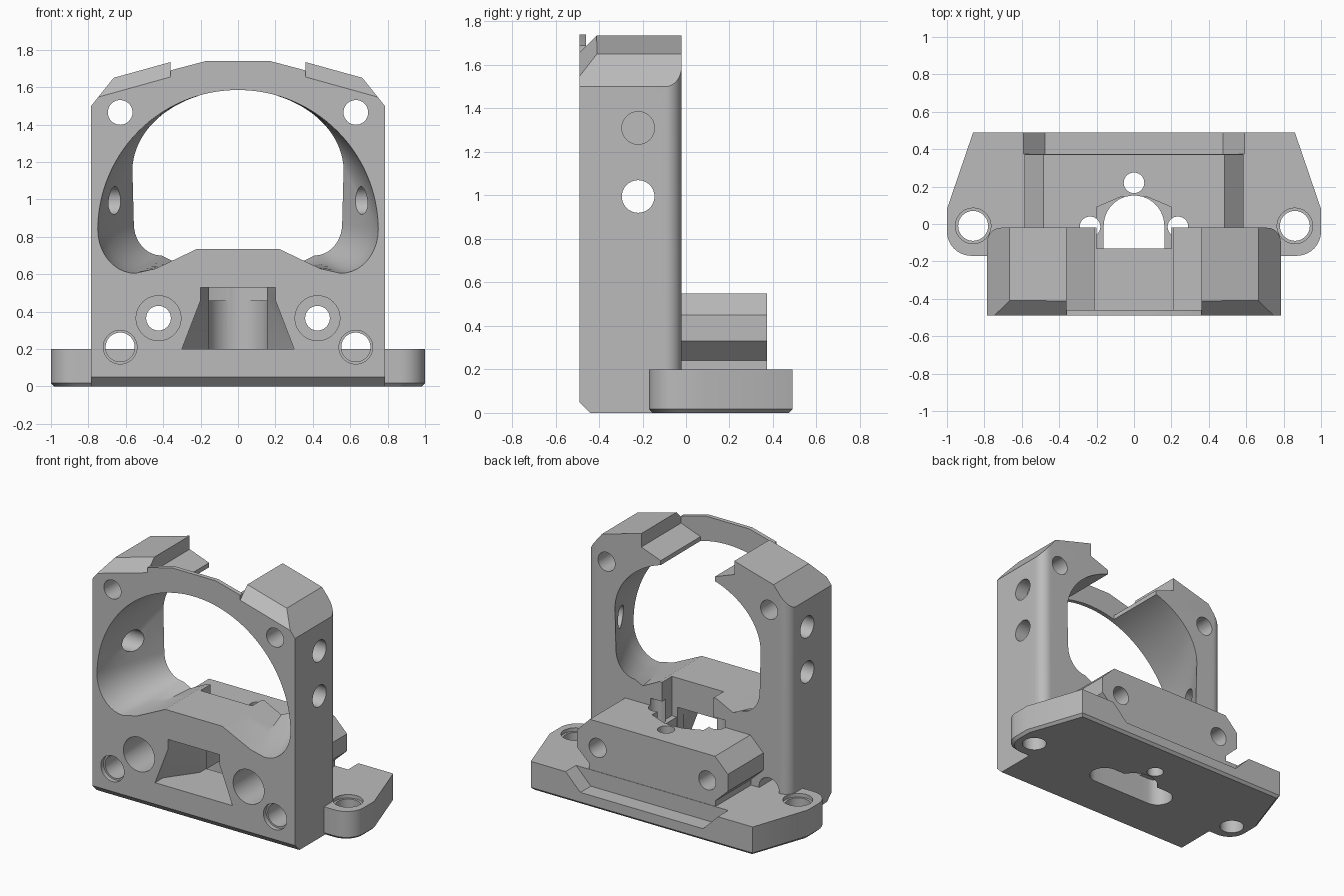
import bpy, bmesh
from math import sin, cos, pi, radians
from mathutils import Vector

cube = bpy.data.objects.get("Cube")
if cube:
    bpy.data.objects.remove(cube, do_unlink=True)

metal = bpy.data.materials.new("plain_grey")
metal.use_nodes = True
GREY = (0.5, 0.5, 0.5, 1)
metal.diffuse_color = GREY
metal.node_tree.nodes["Principled BSDF"].inputs["Base Color"].default_value = GREY


def make(name, bm):
    bmesh.ops.recalc_face_normals(bm, faces=bm.faces)
    mesh = bpy.data.meshes.new(name)
    bm.to_mesh(mesh)
    bm.free()
    mesh.materials.append(metal)
    ob = bpy.data.objects.new(name, mesh)
    bpy.context.collection.objects.link(ob)
    return ob


def loft_mesh(sections):
    """Closed solid through rings with equal point counts."""
    bm = bmesh.new()
    rings = [[bm.verts.new(p) for p in s] for s in sections]
    n = len(rings[0])
    bm.faces.new(rings[0])
    bm.faces.new(rings[-1])
    for a, b in zip(rings, rings[1:]):
        for i in range(n):
            j = (i + 1) % n
            bm.faces.new((a[i], a[j], b[j], b[i]))
    return bm


def place(pts, axis, d):
    k = "xyz".index(axis)
    return [Vector((*p[:k], d, *p[k:])) for p in pts]


def prism_mesh(pts, axis, lo, hi):
    return loft_mesh([place(pts, axis, lo), place(pts, axis, hi)])


def prism(name, pts, axis, lo, hi):
    return make(name, prism_mesh(pts, axis, lo, hi))


def sym(half):
    """Mirror a right-hand half profile across the centre line."""
    return half + [(-u, v) for u, v in reversed(half)]


def arc(cu, cv, ru, rv, a0, a1, n):
    return [(cu + ru * cos(radians(a0 + (a1 - a0) * i / n)),
             cv + rv * sin(radians(a0 + (a1 - a0) * i / n))) for i in range(n + 1)]


def boolean(ob, tool, op="DIFFERENCE"):
    mod = ob.modifiers.new("shape", "BOOLEAN")
    mod.operation, mod.solver, mod.object = op, "EXACT", tool
    dg = bpy.context.evaluated_depsgraph_get()
    dg.update()
    mesh = bpy.data.meshes.new_from_object(ob.evaluated_get(dg))
    ob.modifiers.clear()
    ob.data = mesh
    bpy.data.objects.remove(tool, do_unlink=True)


def hole(ob, u, v, r, axis, lo, hi):
    circle = arc(u, v, r, r, 0, 360, 40)[:-1]
    boolean(ob, prism("hole_cutter", circle, axis, lo, hi))


def trim(bm, point, normal):
    geom = bm.verts[:] + bm.edges[:] + bm.faces[:]
    bmesh.ops.bisect_plane(bm, geom=geom, plane_co=point, plane_no=normal, clear_outer=True)
    bmesh.ops.holes_fill(bm, edges=[e for e in bm.edges if e.is_boundary])


# Upright plate: rounded back edges, chamfered front edges
FRONT, BACK = -0.49, -0.02
bm = prism_mesh(sym([(0.785, 0), (0.785, 1.5), (0.665, 1.65), (0.34, 1.74)]), "y", FRONT, BACK)
corners = [e for e in bm.edges if all(abs(v.co.x) > 0.78 and v.co.y > -0.1 for v in e.verts)]
bmesh.ops.bevel(bm, geom=corners, offset=0.075, segments=8, affect="EDGES", profile=0.5)
trim(bm, (0, FRONT, 0.05), (0, -1, -1))
for s in (1, -1):
    along = Vector((-s * 0.305, 0, 0.085))
    normal = along.cross(Vector((0, 1, 1)))
    if normal.z < 0:
        normal = -normal
    trim(bm, (s * 0.665, -0.41, 1.65), normal)
body = make("mount_bracket", bm)

# Open slot in the top with small undercut ledges
slot = sym([(0.21, 1.4), (0.21, 1.585), (0.36, 1.64), (0.36, 1.9)])
boolean(body, prism("slot_cutter", slot, "y", -0.46, 0.2))

# Thin front strip bridging the slot
strip = sym([(0.36, 1.5), (0.36, 1.69), (0.17, 1.74)])
boolean(body, prism("front_strip", strip, "y", FRONT, -0.46), "UNION")

# Large opening tapering from front to back
def opening(hump, corner, top):
    return sym([(0.22, 0.735), hump] + arc(*corner, -90, 0, 10) + arc(*top, 2, 88, 28))

wide = opening((0.44, 0.63), (0.55, 0.84, 0.2, 0.235), (0, 0.835, 0.75, 0.75))
narrow = opening((0.35, 0.67), (0.41, 0.87, 0.147, 0.17), (0, 1.15, 0.565, 0.435))
rings = [place(wide, "y", FRONT - 0.1)]
for i in range(7):
    t = i / 6
    f = t ** 1.4
    mix = [(a[0] + (b[0] - a[0]) * f, a[1] + (b[1] - a[1]) * f) for a, b in zip(wide, narrow)]
    rings.append(place(mix, "y", FRONT + (BACK - FRONT) * t))
rings.append(place(narrow, "y", 0.1))
boolean(body, make("opening_cutter", loft_mesh(rings)))

# Plate corner holes and side holes
for s in (1, -1):
    hole(body, s * 0.63, 1.465, 0.066, "y", -0.6, 0.1)
    hole(body, s * 0.63, 0.21, 0.078, "y", -0.6, 0.1)
    hole(body, s * 0.63, 0.21, 0.09, "y", -0.6, -0.46)
    hole(body, -0.22, 0.995, 0.075, "x", *sorted((s * 0.4, s * 0.9)))
    hole(body, -0.22, 1.31, 0.075, "x", *sorted((s * 0.69, s * 0.9)))

# Foot with rounded ears and a chamfered underside
plan = sym(arc(0.87, -0.04, 0.13, 0.13, -90, 0, 10) + [(1, 0.08), (0.86, 0.49)])
def inset(p):
    return (p[0] * 0.982, 0.16 + (p[1] - 0.16) * 0.95)

foot = make("foot", loft_mesh([place([inset(p) for p in plan], "z", 0),
                               place(plan, "z", 0.018), place(plan, "z", 0.2)]))
ledge = sym([(0.475, 0.085), (0.59, 0.2), (0.59, 0.3)])
boolean(foot, prism("ledge_cutter", ledge, "y", 0.375, 0.6))
boolean(body, foot, "UNION")

# Raised rear block with undercut sides
block = sym([(0.49, 0.1), (0.49, 0.24), (0.585, 0.33), (0.585, 0.45), (0.485, 0.55)])
boolean(body, prism("rear_block", block, "y", -0.06, 0.372), "UNION")

# Screw holes through block and ears
for s in (1, -1):
    hole(body, s * 0.425, 0.365, 0.066, "y", -0.6, 0.6)
    hole(body, s * 0.425, 0.365, 0.12, "y", -0.6, -0.2)
    hole(body, s * 0.86, -0.01, 0.08, "z", -0.1, 0.3)
    hole(body, s * 0.86, -0.01, 0.095, "z", 0.175, 0.3)
    hole(body, s * 0.235, -0.015, 0.055, "z", 0.1, 0.6)
hole(body, 0, 0.22, 0.055, "z", -0.1, 0.8)

# Central arched shaft, upper pocket and slot underneath
arch = sym([(0.162, -0.13)] + arc(0, -0.01, 0.162, 0.162, 0, 88, 14))
boolean(body, prism("shaft_cutter", arch, "z", -0.1, 0.9))
pocket = sym([(0.2, -0.13), (0.2, 0.09), (0.07, 0.145)])
boolean(body, prism("pocket_cutter", pocket, "z", 0.46, 0.9))
under = sym(arc(0.23, -0.03, 0.1, 0.1, -90, 90, 14))
boolean(body, prism("under_slot_cutter", under, "z", -0.1, 0.19))

# Flared window in the front
outer = sym([(0.3, 0.2), (0.2, 0.46), (0.2, 0.53)])
inner = sym([(0.155, 0.2), (0.155, 0.46), (0.155, 0.53)])
boolean(body, make("window_cutter", loft_mesh([place(outer, "y", -0.5), place(outer, "y", -0.4),
                                               place(inner, "y", -0.2), place(inner, "y", -0.05)])))

# Smooth curved faces, keep crisp edges
bpy.ops.object.select_all(action="DESELECT")
body.select_set(True)
bpy.context.view_layer.objects.active = body
bpy.ops.object.shade_smooth_by_angle(angle=radians(25))
